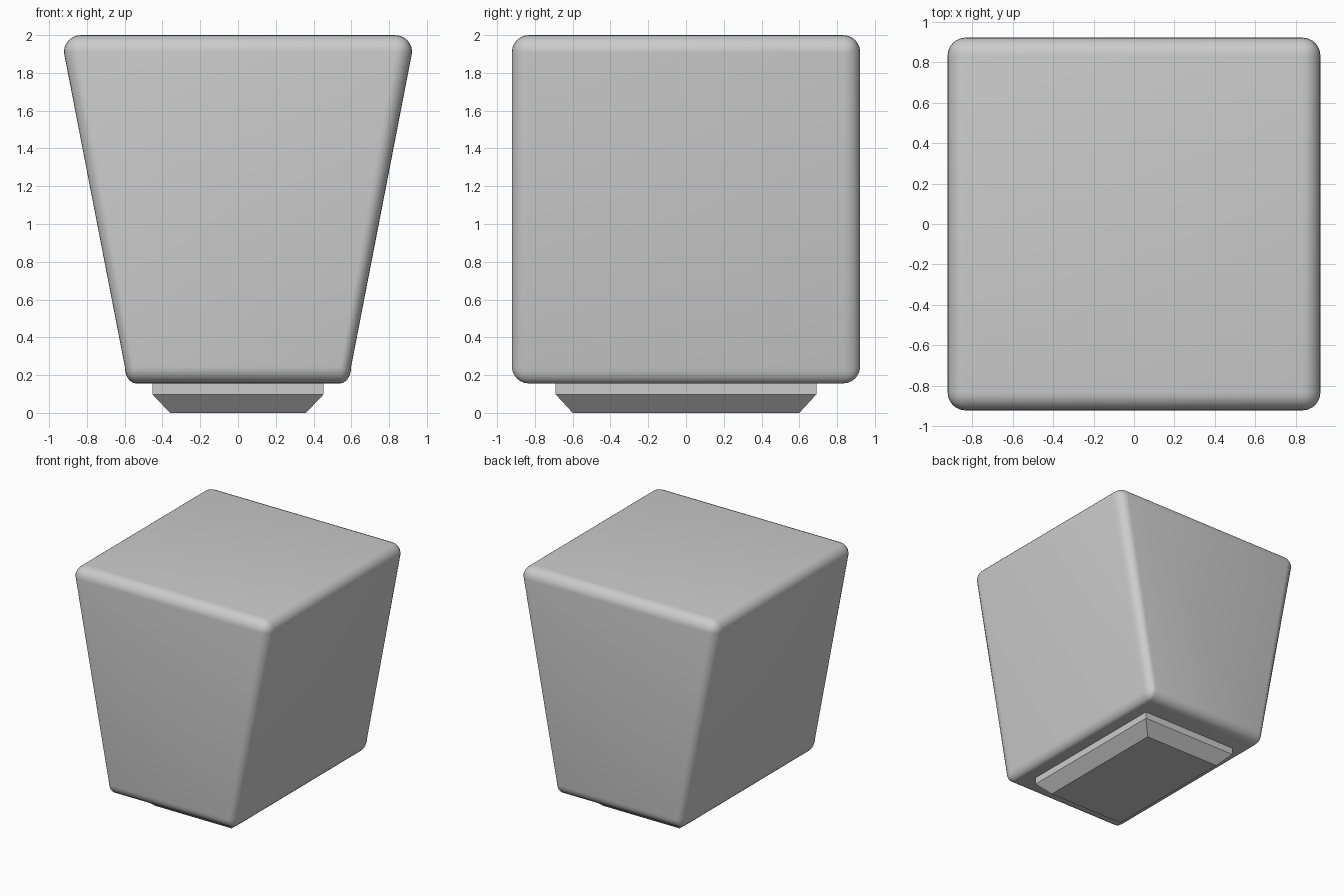
import bpy, bmesh

if "Cube" in bpy.data.objects:
    bpy.data.objects.remove(bpy.data.objects["Cube"])

HALF = 0.922   # half size of the rounded block
BOTTOM = 0.156


def make_object(name, bm):
    bmesh.ops.recalc_face_normals(bm, faces=bm.faces[:])
    mesh = bpy.data.meshes.new(name)
    bm.to_mesh(mesh)
    bm.free()
    obj = bpy.data.objects.new(name, mesh)
    bpy.context.collection.objects.link(obj)
    return obj


# Body: rounded cube whose lower half is narrowed in x
bm = bmesh.new()
bmesh.ops.create_cube(bm, size=2 * HALF)
bmesh.ops.bevel(bm, geom=bm.edges[:], offset=0.09, offset_type='OFFSET',
                segments=6, profile=0.5, affect='EDGES')
for v in bm.verts:
    if v.co.z < 0:
        v.co.x *= 0.65
    v.co.z += BOTTOM + HALF
body = make_object("body", bm)
bpy.context.view_layer.objects.active = body
body.select_set(True)
bpy.ops.object.shade_smooth_by_angle()

# Foot: flat-sided plinth with a chamfered lower edge
bm = bmesh.new()
rings = []
for hx, hy, z in [(0.36, 0.6, 0), (0.453, 0.69, 0.098), (0.453, 0.69, BOTTOM)]:
    rings.append([bm.verts.new((sx * hx, sy * hy, z))
                  for sx, sy in [(-1, -1), (1, -1), (1, 1), (-1, 1)]])
for low, high in zip(rings, rings[1:]):
    for i in range(4):
        j = (i + 1) % 4
        bm.faces.new((low[i], low[j], high[j], high[i]))
bm.faces.new(rings[0])
bm.faces.new(rings[-1])
make_object("foot", bm)
